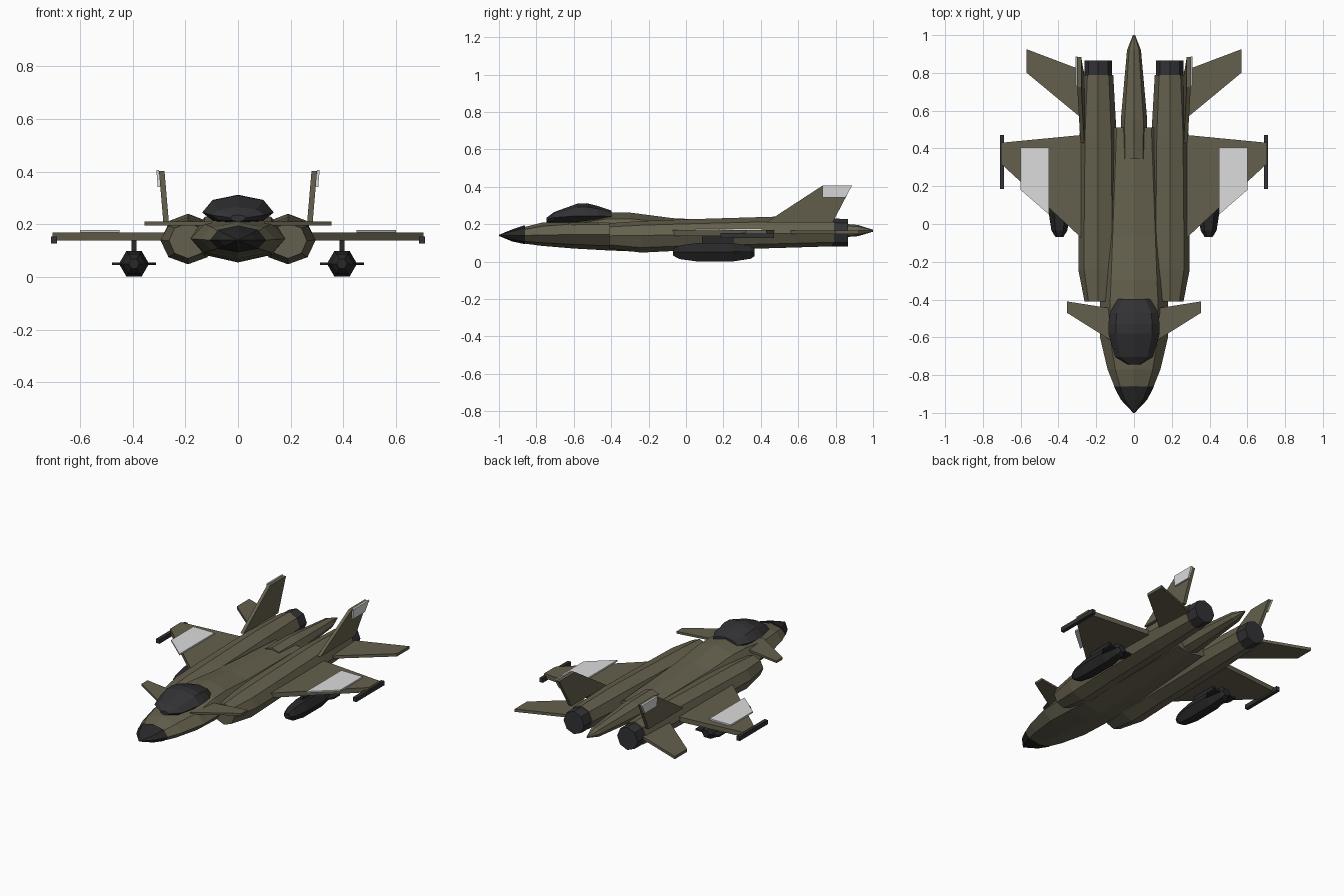
import bpy, bmesh, math


def material(name, r, g, b):
    m = bpy.data.materials.new(name)
    m.diffuse_color = (r, g, b, 1)
    return m


OLIVE = material("olive paint", 0.13, 0.118, 0.075)
BLACK = material("black", 0.021, 0.021, 0.022)
SMOKE = material("smoked grey", 0.032, 0.032, 0.035)
WHITE = material("pale grey", 0.72, 0.72, 0.72)


def finish(name, bm, mat):
    bmesh.ops.recalc_face_normals(bm, faces=bm.faces)
    me = bpy.data.meshes.new(name)
    bm.to_mesh(me)
    bm.free()
    me.materials.append(mat)
    ob = bpy.data.objects.new(name, me)
    bpy.context.collection.objects.link(ob)
    return ob


def loft(name, sections, mat, cx=0, n=8):
    """Faceted body along y; each section is (y, half width, top, middle, bottom)."""
    bm = bmesh.new()
    rings = []
    for y, w, zt, zm, zb in sections:
        ring = []
        for i in range(n):
            a = 2 * math.pi * i / n
            s = math.sin(a)
            ring.append(bm.verts.new((cx + w * math.cos(a), y,
                                      zm + s * ((zt - zm) if s > 0 else (zm - zb)))))
        rings.append(ring)
    for a, b in zip(rings, rings[1:]):
        for i in range(n):
            j = (i + 1) % n
            bm.faces.new((a[i], a[j], b[j], b[i]))
    bm.faces.new(rings[0])
    bm.faces.new(rings[-1])
    return finish(name, bm, mat)


def prism(name, base, offset, mat):
    """Flat polygon of 3D points swept along an offset."""
    bm = bmesh.new()
    a = [bm.verts.new(p) for p in base]
    b = [bm.verts.new([p[k] + offset[k] for k in range(3)]) for p in base]
    bm.faces.new(a)
    bm.faces.new(b)
    for i in range(len(a)):
        j = (i + 1) % len(a)
        bm.faces.new((a[i], a[j], b[j], b[i]))
    return finish(name, bm, mat)


def plate(name, s, outline, z0, z1, mat):
    return prism(name, [(s * x, y, z0) for x, y in outline], (0, 0, z1 - z0), mat)


def block(name, s, x0, x1, y0, y1, z0, z1, mat):
    return plate(name, s, [(x0, y0), (x1, y0), (x1, y1), (x0, y1)], z0, z1, mat)


# Centre body, nose cone, canopy and tail spike
loft("fuselage", [(-0.87, 0.10, 0.183, 0.14, 0.097), (-0.77, 0.14, 0.208, 0.142, 0.084),
                  (-0.60, 0.18, 0.225, 0.145, 0.07), (-0.42, 0.18, 0.262, 0.145, 0.06),
                  (-0.30, 0.172, 0.262, 0.148, 0.055), (-0.07, 0.16, 0.232, 0.15, 0.06),
                  (0.51, 0.13, 0.205, 0.15, 0.10)], OLIVE)
loft("nose_cone", [(-1.0, 0.004, 0.143, 0.14, 0.137), (-0.93, 0.07, 0.172, 0.14, 0.108),
                   (-0.86, 0.106, 0.195, 0.14, 0.093)], BLACK)
loft("canopy", [(-0.745, 0.03, 0.235, 0.225, 0.21), (-0.705, 0.10, 0.265, 0.235, 0.205),
                (-0.58, 0.136, 0.31, 0.245, 0.20), (-0.53, 0.136, 0.312, 0.245, 0.20),
                (-0.47, 0.128, 0.297, 0.245, 0.20), (-0.397, 0.085, 0.272, 0.24, 0.20)], SMOKE)
loft("tail_spike", [(0.345, 0.068, 0.225, 0.165, 0.105), (0.55, 0.07, 0.225, 0.165, 0.108),
                    (0.92, 0.037, 0.196, 0.166, 0.136), (1.0, 0.006, 0.17, 0.165, 0.16)], OLIVE)

for s, side in ((1, "right"), (-1, "left")):
    # Engine nacelle and nozzle
    loft(side + "_engine", [(-0.41, 0.072, 0.205, 0.138, 0.07), (-0.24, 0.105, 0.217, 0.14, 0.048),
                            (0.0, 0.104, 0.226, 0.143, 0.06), (0.47, 0.098, 0.24, 0.15, 0.072),
                            (0.79, 0.08, 0.235, 0.155, 0.082)], OLIVE, s * 0.19)
    loft(side + "_nozzle", [(0.78, 0.073, 0.23, 0.155, 0.08), (0.865, 0.073, 0.228, 0.155, 0.082)],
         SMOKE, s * 0.19)
    # Wing, its pale panel and the tip rail
    plate(side + "_wing", s, [(0.12, -0.14), (0.25, -0.1), (0.705, 0.32), (0.705, 0.43),
                              (0.29, 0.47), (0.12, 0.47)], 0.138, 0.168, OLIVE)
    plate(side + "_wing_panel", s, [(0.45, 0.05), (0.6, 0.18), (0.6, 0.405), (0.45, 0.405)],
          0.168, 0.1775, WHITE)
    block(side + "_wingtip_rail", s, 0.687, 0.71, 0.185, 0.47, 0.127, 0.154, SMOKE)
    # Foreplane and tailplane
    plate(side + "_foreplane", s, [(0.10, -0.63), (0.355, -0.47), (0.355, -0.41), (0.10, -0.45)],
          0.196, 0.21, OLIVE)
    plate(side + "_tailplane", s, [(0.2, 0.49), (0.29, 0.57), (0.568, 0.80), (0.568, 0.925),
                                   (0.29, 0.82), (0.2, 0.78)], 0.147, 0.165, OLIVE)
    # Canted fin with pale tip plate on its outer face
    lean = lambda z: 0.262 + (z - 0.20) * 0.085
    fin = [(0.43, 0.21), (0.475, 0.24), (0.725, 0.403), (0.885, 0.403), (0.80, 0.24), (0.785, 0.21)]
    prism(side + "_fin", [(s * lean(z), y, z) for y, z in fin], (s * 0.021, 0, 0), OLIVE)
    tip = [(0.73, 0.342), (0.73, 0.406), (0.888, 0.406), (0.852, 0.342)]
    prism(side + "_fin_panel", [(s * (lean(z) + 0.021), y, z) for y, z in tip],
          (s * 0.0098, 0, 0), WHITE)
    # Underwing store with pylon and fins
    store = [(-0.07, 0.02), (-0.035, 0.042), (0.06, 0.057), (0.25, 0.057), (0.345, 0.04), (0.365, 0.025)]
    loft(side + "_store", [(y, r, 0.05 + r, 0.05, 0.05 - r) for y, r in store], BLACK, s * 0.395, 6)
    block(side + "_pylon", s, 0.385, 0.405, 0.085, 0.255, 0.09, 0.14, BLACK)
    plate(side + "_store_fins", s, [(0.312, 0.29), (0.345, 0.24), (0.445, 0.24), (0.478, 0.29),
                                    (0.478, 0.35), (0.312, 0.35)], 0.045, 0.055, BLACK)
